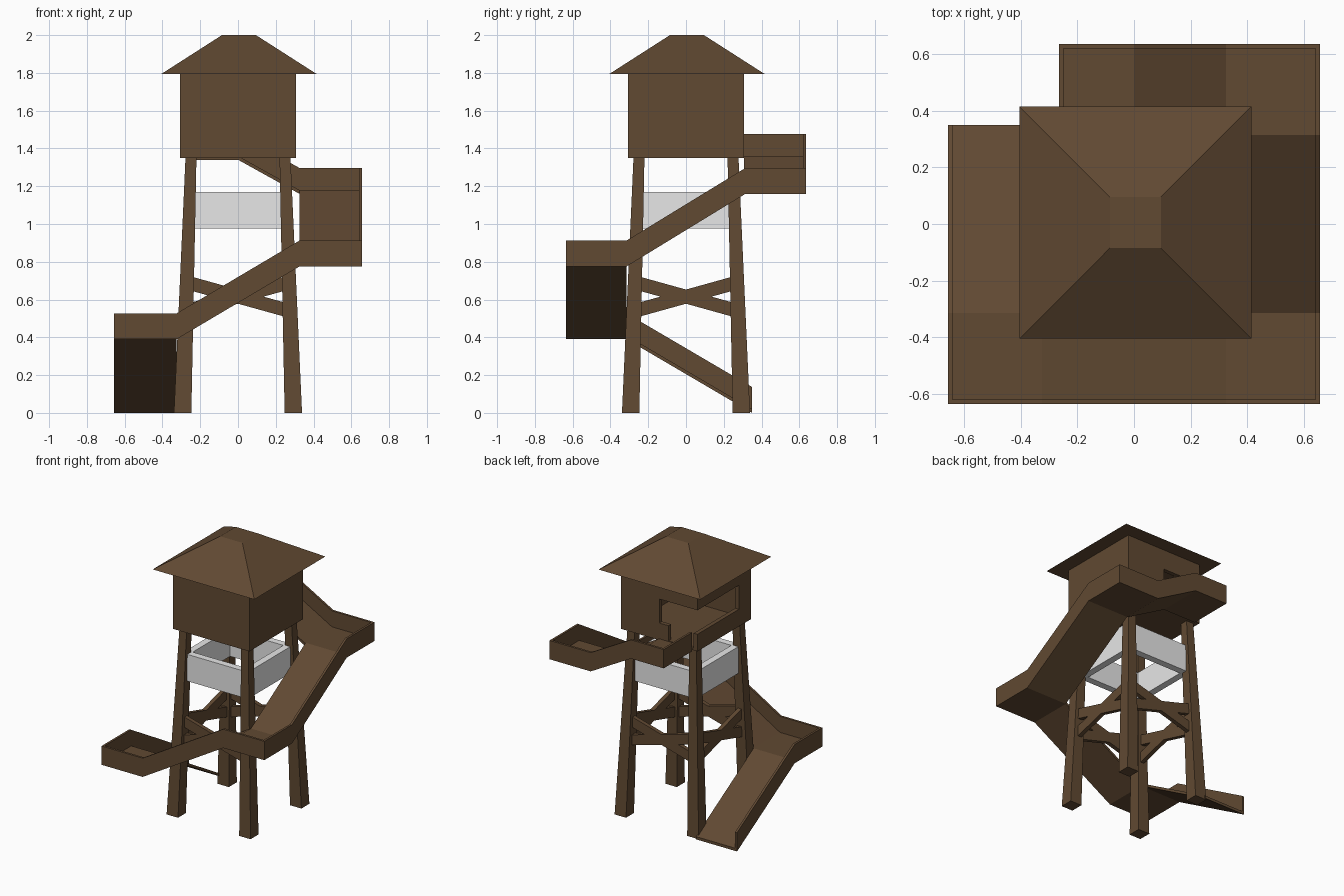
import bpy, bmesh
from mathutils import Vector

cube = bpy.data.objects.get("Cube")
if cube:
    bpy.data.objects.remove(cube, do_unlink=True)


def material(name, color):
    m = bpy.data.materials.new(name)
    m.use_nodes = True
    m.diffuse_color = color
    m.node_tree.nodes["Principled BSDF"].inputs["Base Color"].default_value = color
    return m


wood = material("brown wood", (0.119, 0.067, 0.032, 1))
panel = material("pale grey", (0.8, 0.8, 0.8, 1))


def finish(name, bm, mat):
    bmesh.ops.recalc_face_normals(bm, faces=bm.faces)
    mesh = bpy.data.meshes.new(name)
    bm.to_mesh(mesh)
    bm.free()
    mesh.materials.append(mat)
    ob = bpy.data.objects.new(name, mesh)
    bpy.context.collection.objects.link(ob)
    return ob


def loft(name, rings, mat=wood):
    """Solid skin through rings of equal length, capped at both ends."""
    bm = bmesh.new()
    loops = [[bm.verts.new(p) for p in ring] for ring in rings]
    n = len(loops[0])
    for a, b in zip(loops, loops[1:]):
        for i in range(n):
            j = (i + 1) % n
            bm.faces.new((a[i], a[j], b[j], b[i]))
    bm.faces.new(loops[0])
    bm.faces.new(loops[-1])
    return finish(name, bm, mat)


def square(cx, cy, z, half):
    return [(cx + sx * half, cy + sy * half, z)
            for sx, sy in ((-1, -1), (1, -1), (1, 1), (-1, 1))]


def box(name, x, y, z, mat=wood):
    return loft(name, [[(x[0], y[0], h), (x[1], y[0], h), (x[1], y[1], h), (x[0], y[1], h)]
                       for h in z], mat)


def ribbon(name, path, height, c0, c1, axis):
    """Strip following (distance, z) points, with a height and a width."""
    rings = []
    for d, z in path:
        ring = [(c0, z), (c1, z), (c1, z + height), (c0, z + height)]
        rings.append([(d, c, h) if axis == "x" else (c, d, h) for c, h in ring])
    return loft(name, rings)


# Roof
loft("roof", [square(0.005, 0.005, 1.795, 0.41), square(0.005, 0.005, 2.0, 0.09)])

# Cabin: solid front and right, corner window and doorway at the back left
W, T = 0.308, 0.03
LOW, SILL, HEAD, TOP = 1.35, 1.475, 1.65, 1.797
I = W - T
box("cabin_floor", (-W, W), (-W, W), (LOW, LOW + 0.015))
box("front_wall", (-W, W), (-W, -I), (LOW, TOP))
box("left_wall", (I, W), (-I, W), (LOW, TOP))
box("back_wall", (0, I), (I, W), (LOW, TOP))
box("back_lintel", (-W, 0), (I, W), (HEAD, TOP))
box("door_side_sill", (-0.075, 0), (I, W), (LOW, SILL))
box("right_wall", (-W, -I), (-I, -0.17), (LOW, TOP))
box("right_lintel", (-W, -I), (-0.17, I), (HEAD, TOP))
box("right_sill", (-W, -I), (-0.17, W), (LOW, SILL))

# Splayed, tapering legs
for sx, side in ((-1, "right"), (1, "left")):
    for sy, end in ((-1, "front"), (1, "back")):
        loft(f"{end}_{side}_leg", [square(sx * 0.293, sy * 0.293, 0, 0.046),
                                   square(sx * 0.249, sy * 0.249, LOW, 0.029)])

# Crossed braces and pale panels on each side
for s, side in ((-1, "low"), (1, "high")):
    for axis, word in (("x", "cross"), ("y", "long")):
        c = sorted((s * 0.255, s * 0.285))
        for k in (-1, 1):
            ribbon(f"{word}_{side}_brace", [(-0.27, 0.578 + k * 0.075), (0.27, 0.578 - k * 0.075)],
                   0.075, c[0], c[1], axis)
    c = sorted((s * 0.215, s * 0.265))
    box(f"cross_{side}_panel", (-0.24, 0.24), c, (0.975, 1.17), panel)
    box(f"long_{side}_panel", c, (-0.24, 0.24), (0.975, 1.17), panel)

# Climbing ramp: thin floors with an outer wall, four flights around the tower
OX, OY, IN, B = 0.657, 0.635, 0.325, 0.315
FLOOR, WALL, TH = 0.02, 0.137, 0.016
Z1, Z2, Z3, Z4 = 0.39, 0.775, 1.16, 1.34

ribbon("lower_ramp_floor", [(0.35, 0.0), (-B, Z1)], FLOOR, -OX, -IN, "y")
ribbon("lower_ramp_wall", [(0.35, 0.0), (-B, Z1), (-OY, Z1)], WALL, -OX, -OX + TH, "y")

front = [(-OX, Z1), (-IN, Z1), (IN, Z2), (OX, Z2)]
ribbon("front_ramp_floor", front, FLOOR, -OY, -B, "x")
ribbon("front_ramp_wall", front, WALL, -OY, -OY + TH, "x")

side_path = [(-B, Z2), (B, Z3), (OY, Z3)]
ribbon("side_ramp_floor", side_path, FLOOR, IN, OX, "y")
ribbon("side_ramp_wall", [(-OY, Z2)] + side_path, WALL, OX - TH, OX, "y")

back = [(IN, Z3), (0, Z4), (-0.265, Z4)]
ribbon("back_ramp_floor", back, FLOOR, W, OY, "x")
ribbon("back_ramp_wall", [(OX, Z3)] + back, WALL, OY - TH, OY, "x")
box("ramp_end_wall", (-0.265, -0.265 + TH), (W, OY), (Z4, Z4 + WALL))
